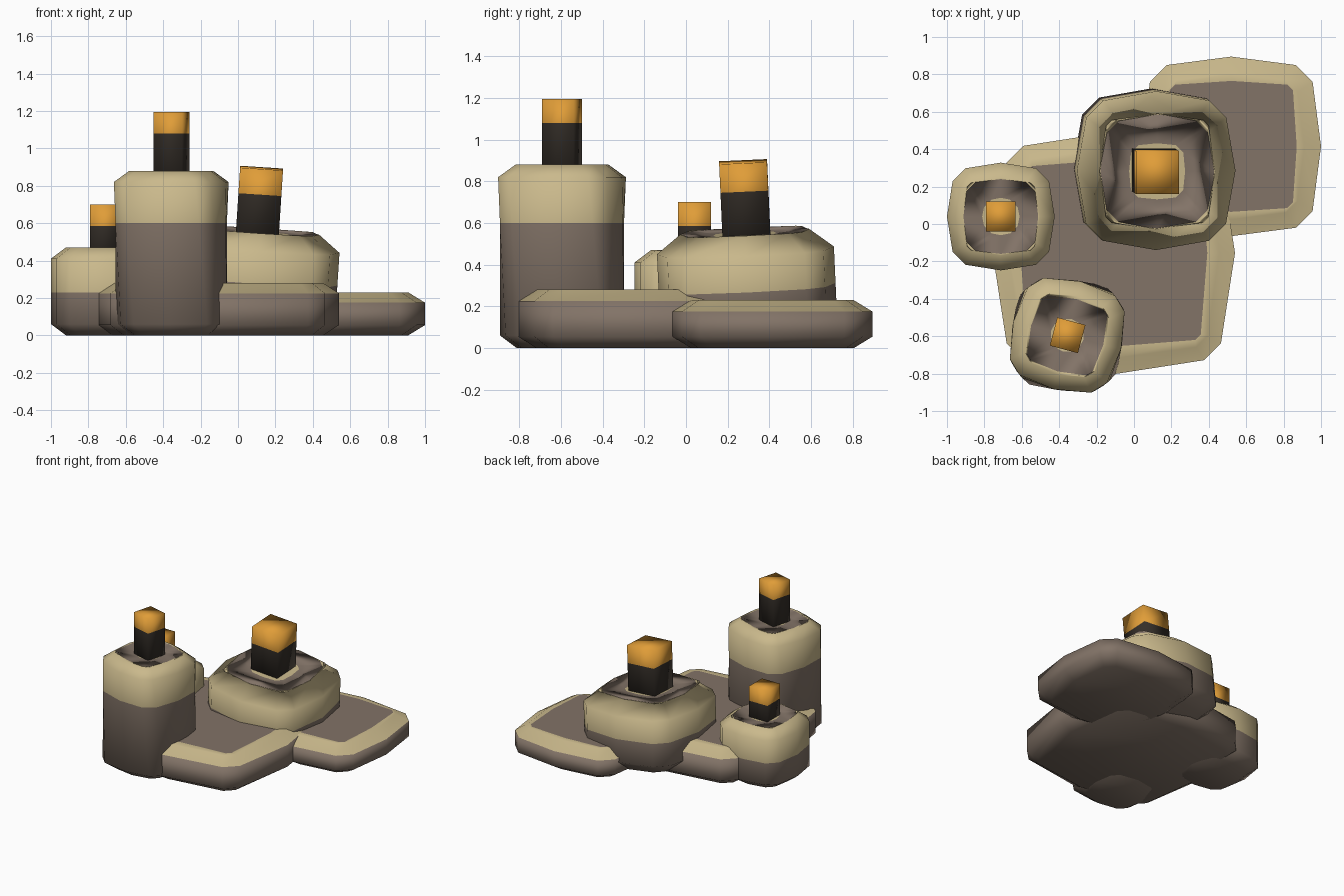
import bpy, bmesh, math

if "Cube" in bpy.data.objects:
    bpy.data.objects.remove(bpy.data.objects["Cube"])


def material(name, srgb):
    m = bpy.data.materials.new(name)
    lin = [((c / 255 + 0.055) / 1.055) ** 2.4 for c in srgb]
    m.diffuse_color = (*lin, 1)
    m.use_nodes = True
    m.node_tree.nodes["Principled BSDF"].inputs["Base Color"].default_value = m.diffuse_color
    return m


BROWN = material("brown stone", (130, 115, 103))
TAN = material("tan sand", (202, 185, 140))
DARK = material("dark core", (52, 46, 40))
ORANGE = material("orange tip", (224, 157, 56))


def outline(m, bulge, chamfer):
    """Bulged square with chamfered corners: 12 points."""
    c = m - bulge
    d = c - chamfer
    pts = []
    for k in range(4):
        a = k * math.pi / 2
        for x, y in ((m, 0), (c, d), (d, c)):
            pts.append((x * math.cos(a) - y * math.sin(a), x * math.sin(a) + y * math.cos(a)))
    return pts


def square(h):
    return [(-h, -h), (h, -h), (h, h), (-h, h)]


def loft(name, rings, mats, loc, rot=(0, 0, 0)):
    """rings: (points, z, twist, material index of the band above)."""
    bm = bmesh.new()
    loops = []
    for pts, z, tw, _ in rings:
        c, s = math.cos(tw), math.sin(tw)
        loops.append([bm.verts.new((x * c - y * s, x * s + y * c, z)) for x, y in pts])
    n = len(loops[0])
    for i in range(len(loops) - 1):
        for j in range(n):
            k = (j + 1) % n
            f = bm.faces.new((loops[i][j], loops[i][k], loops[i + 1][k], loops[i + 1][j]))
            f.material_index = rings[i][3]
    bm.faces.new(loops[0][::-1]).material_index = rings[0][3]
    bm.faces.new(loops[-1]).material_index = rings[-1][3]
    for f in bm.faces:
        f.smooth = True
    me = bpy.data.meshes.new(name)
    bm.to_mesh(me)
    bm.free()
    for m in mats:
        me.materials.append(m)
    ob = bpy.data.objects.new(name, me)
    ob.location = loc
    ob.rotation_euler = rot
    bpy.context.collection.objects.link(ob)


def rock(name, loc, outer, inner, h, bev, lip, line, twist=0, crater=0, rot=(0, 0, 0)):
    """Rounded stone: brown below the line, tan rim, brown top, tan crater."""
    m, b, c = outer
    edge = outline(m - lip, b * 0.8, c * 0.7)
    body = outline(m, b, c)
    rings = [(edge, 0, 0), (body, bev, 0)]
    if line < h - bev:
        rings.append((body, line, 0))
    tan_from = len(rings) - (0 if line >= h - bev else 1)
    rings += [(body, h - bev, 0), (edge, h, 0), (outline(*inner), h, 0)]
    brown_top = len(rings) - 1
    rings = [(p, z, twist * z / h, 1 if tan_from <= i < brown_top else 0)
             for i, (p, z, _) in enumerate(rings)]
    if crater:
        rings.append((outline(crater, 0.01, 0.04), h - 0.012, twist, 1))
    loft(name, rings, [BROWN, TAN], loc, rot)


def chimney(name, loc, half, z0, z1, z2, turn=0, rot=(0, 0, 0)):
    """Square post, dark below and orange above."""
    s = square(half)
    loft(name, [(s, z0, turn, 0), (s, z1, turn, 1), (s, z2, turn, 1)], [DARK, ORANGE], loc, rot)


# Flat slabs
rock("main_slab", (-0.108, -0.155, 0), (0.648, 0.075, 0.09), (0.50, 0.035, 0.03),
     0.28, 0.055, 0.085, 0.225)
rock("back_slab", (0.52, 0.415, 0), (0.48, 0.045, 0.09), (0.35, 0.02, 0.03),
     0.23, 0.055, 0.09, 0.175)

# Tilted wide vent
tilt = (0.045, 0.065, 0)
rock("wide_vent", (0.09, 0.305, 0.03), (0.425, 0.05, 0.09), (0.305, 0.03, 0.03),
     0.53, 0.09, 0.115, 0.265, crater=0.15, rot=tilt)
chimney("wide_chimney", (0.07, 0.313, 0.03), 0.115, 0.4, 0.73, 0.867, rot=tilt)

# Tall twisted vent
turn = math.radians(-15)
rock("tall_vent", (-0.357, -0.595, 0), (0.297, 0.03, 0.07), (0.20, 0.02, 0.02),
     0.88, 0.06, 0.08, 0.60, twist=turn, crater=0.09)
chimney("tall_chimney", (-0.355, -0.595, 0), 0.078, 0.75, 1.08, 1.195, turn)

# Small vent
rock("small_vent", (-0.712, 0.04, 0), (0.288, 0.03, 0.07), (0.20, 0.02, 0.02),
     0.47, 0.06, 0.08, 0.23, crater=0.10)
chimney("small_chimney", (-0.713, 0.04, 0), 0.079, 0.35, 0.585, 0.70)
